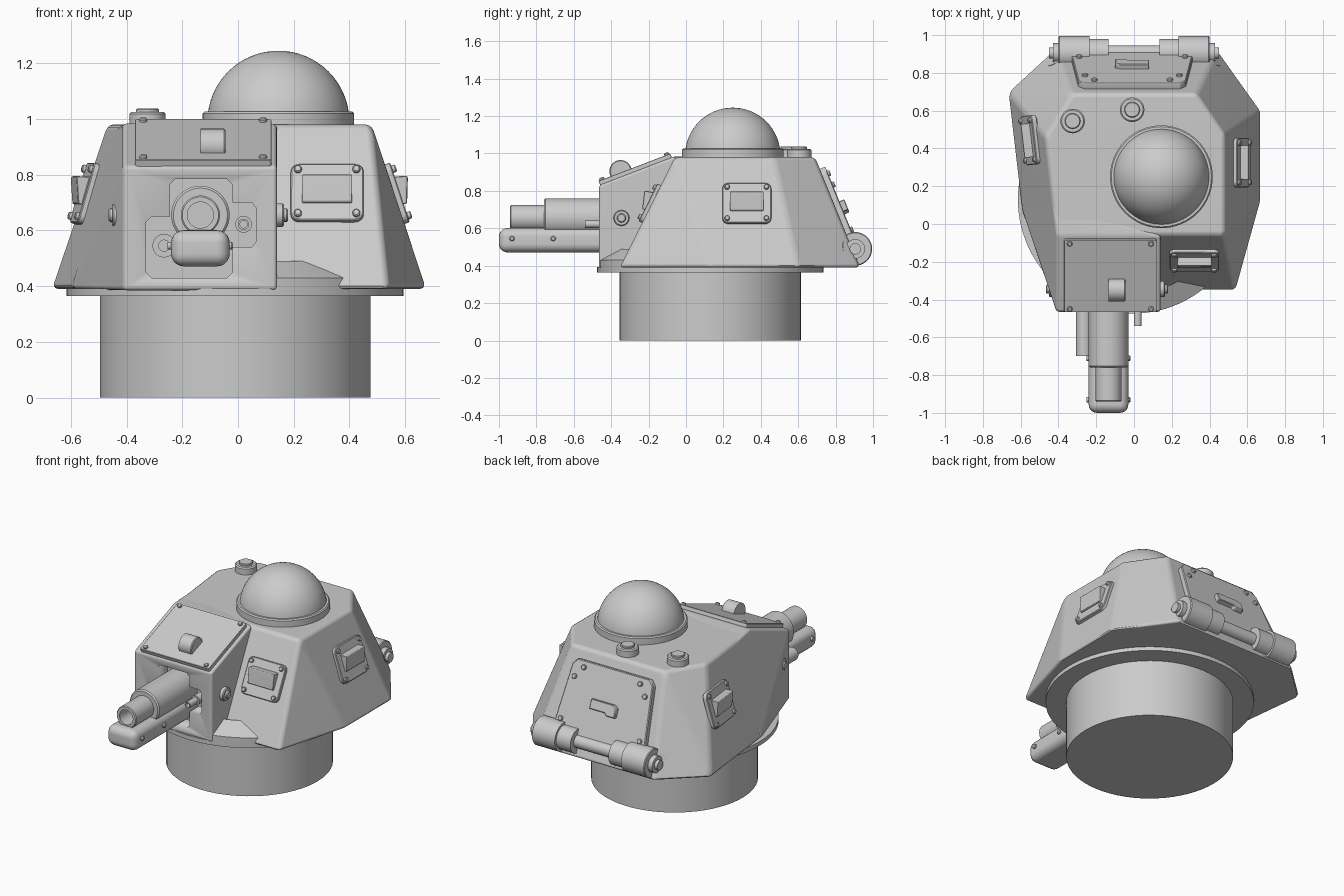
import bpy, bmesh, math
from mathutils import Vector, Matrix
from mathutils.bvhtree import BVHTree

if "Cube" in bpy.data.objects:
    bpy.data.objects.remove(bpy.data.objects["Cube"])

grey = bpy.data.materials.new("armour grey")
grey.diffuse_color = (0.6, 0.6, 0.6, 1)
grey.use_nodes = True
grey.node_tree.nodes["Principled BSDF"].inputs["Base Color"].default_value = grey.diffuse_color


def finish(bm, name, bevel=0, M=None, segs=3):
    if bevel:
        bm.normal_update()
        edges = [e for e in bm.edges if e.calc_face_angle(0) > 0.15]
        bmesh.ops.bevel(bm, geom=edges, offset=bevel, segments=segs, profile=0.5,
                        affect='EDGES', clamp_overlap=True)
    if M:
        bm.transform(M)
    bmesh.ops.recalc_face_normals(bm, faces=bm.faces[:])
    me = bpy.data.meshes.new(name)
    bm.to_mesh(me)
    bm.free()
    me.materials.append(grey)
    ob = bpy.data.objects.new(name, me)
    bpy.context.collection.objects.link(ob)
    bpy.ops.object.select_all(action='DESELECT')
    bpy.context.view_layer.objects.active = ob
    ob.select_set(True)
    bpy.ops.object.shade_smooth_by_angle(angle=math.radians(35))
    if bevel:
        ob.modifiers.new("normals", 'WEIGHTED_NORMAL').keep_sharp = True
    return ob


def frame(origin, normal, up=(0, 0, 1)):
    """Local x = sideways, y = up the surface, z = out of the surface."""
    n = Vector(normal).normalized()
    x = Vector(up).cross(n).normalized()
    y = n.cross(x)
    return Matrix.Translation(Vector(origin)) @ Matrix((x, y, n)).transposed().to_4x4()


def lathe(name, profile, origin, axis=(0, 0, 1), n=48):
    """Turn (radius, height) points about an axis."""
    bm = bmesh.new()
    vs = [bm.verts.new((r, 0, h)) for r, h in profile]
    es = [bm.edges.new(p) for p in zip(vs, vs[1:])]
    bmesh.ops.spin(bm, geom=vs + es, cent=(0, 0, 0), axis=(0, 0, 1),
                   angle=2 * math.pi, steps=n, use_duplicate=False)
    bmesh.ops.remove_doubles(bm, verts=bm.verts[:], dist=1e-5)
    up = (0, 1, 0) if abs(Vector(axis).normalized().z) > 0.9 else (0, 0, 1)
    return finish(bm, name, M=frame(origin, axis, up))


def rod(name, r, length, origin, axis, n=32, c=0.005):
    return lathe(name, [(0, 0), (r, 0), (r, length - c), (r - c, length), (0, length)], origin, axis, n)


def prism(name, pts, z0, z1, M, bevel=0, segs=3):
    bm = bmesh.new()
    f = bm.faces.new([bm.verts.new((x, y, z0)) for x, y in pts])
    top = bmesh.ops.extrude_face_region(bm, geom=[f])["geom"]
    bmesh.ops.translate(bm, verts=[v for v in top if isinstance(v, bmesh.types.BMVert)],
                        vec=(0, 0, z1 - z0))
    return finish(bm, name, bevel, M, segs)


def plate_points(w, h, r):
    """Rectangle with rounded corners."""
    return [(sx * (w / 2 - r) + r * math.cos(a), sy * (h / 2 - r) + r * math.sin(a))
            for q, (sx, sy) in enumerate([(1, 1), (-1, 1), (-1, -1), (1, -1)])
            for a in [(q + k / 4) * math.pi / 2 for k in range(5)]]


def hull(name, pts, bevel):
    bm = bmesh.new()
    for p in pts:
        bm.verts.new(p)
    res = bmesh.ops.convex_hull(bm, input=bm.verts[:])
    junk = [v for v in set(res["geom_interior"]) if isinstance(v, bmesh.types.BMVert)]
    bmesh.ops.delete(bm, geom=junk, context='VERTS')
    bmesh.ops.dissolve_limit(bm, angle_limit=0.03, verts=bm.verts[:], edges=bm.edges[:])
    tree = BVHTree.FromBMesh(bm)
    return finish(bm, name, bevel), tree


# Base drum and turret ring
lathe("base_drum", [(0, 0), (0.485, 0), (0.485, 0.38), (0, 0.38)], (-0.01, 0.13, 0), n=64)
lathe("turret_ring", [(0, 0.365), (0.605, 0.365), (0.605, 0.392), (0, 0.392)], (-0.01, 0.13, 0), n=64)

# Armoured body
low = [(-0.67, 0.70), (-0.60, 0.10), (-0.41, -0.35), (0.54, -0.355), (0.675, 0.13),
       (0.675, 0.60), (0.44, 0.93), (-0.42, 0.93)]
high = [(-0.47, 0.46), (-0.41, -0.06), (0.48, -0.06), (0.48, 0.47), (0.33, 0.69), (-0.33, 0.69)]
body, tree = hull("turret_body", [(x, y, 0.39) for x, y in low] + [(x, y, 0.98) for x, y in high], 0.022)

# Curved fairing beside the gun housing
arc = [(0.605 * math.cos(math.radians(a)), 0.605 * math.sin(math.radians(a))) for a in range(-78, -44, 3)]
bm = bmesh.new()
rows = [[bm.verts.new((x * s - 0.01, y * s + 0.13, z)) for x, y in arc]
        for s, z in [(0.7, 0.39), (1, 0.39), (1, 0.43), (0.82, 0.49)]]
for a, b in zip(rows, rows[1:]):
    for i in range(len(arc) - 1):
        bm.faces.new((a[i], a[i + 1], b[i + 1], b[i]))
finish(bm, "ring_fairing")

# Gun housing with recessed opening
housing, _ = hull("gun_housing", [(-0.41, -0.465, 0.385), (0.14, -0.465, 0.385), (-0.41, -0.465, 0.83),
                                  (0.14, -0.465, 0.83), (-0.41, -0.06, 0.985), (0.14, -0.06, 0.985),
                                  (0.14, 0.1, 0.385), (-0.60, 0.10, 0.39), (-0.43, 0.1, 0.975)], 0.014)
opening = [(-0.33, 0.45), (-0.31, 0.43), (-0.04, 0.43), (-0.02, 0.45), (-0.02, 0.54), (0.05, 0.54),
           (0.065, 0.56), (0.065, 0.68), (0.05, 0.70), (-0.02, 0.70), (-0.02, 0.765), (-0.04, 0.785),
           (-0.225, 0.785), (-0.245, 0.765), (-0.245, 0.65), (-0.31, 0.65), (-0.33, 0.63)]
cutter = prism("opening_cutter", opening, -0.1, 0.2, frame((0, -0.465, 0), (0, -1, 0)))
cutter.hide_render = True
cut = housing.modifiers.new("opening", 'BOOLEAN')
cut.object, cut.operation, cut.solver = cutter, 'DIFFERENCE', 'EXACT'
bpy.context.view_layer.objects.active = housing
bpy.ops.object.modifier_move_to_index(modifier="opening", index=0)
bpy.ops.object.modifier_apply(modifier="opening")
bpy.data.objects.remove(cutter)


def bolts(name, M, spots, r=0.014, z=0.02):
    for x, y in spots:
        rod(name, r, 0.014, M @ Vector((x, y, z)), M.to_3x3() @ Vector((0, 0, 1)), 12, 0.004)


# Roof plate of the gun housing with its lifting lug
M = frame((-0.125, -0.268, 0.906), (0, -0.155, 0.405))
prism("roof_plate", plate_points(0.49, 0.41, 0.01), -0.01, 0.022, M, 0.004, 1)
bolts("roof_plate_bolt", M, [(sx * 0.215, sy * 0.185) for sx in (-1, 1) for sy in (-1, 1)])
rod("lifting_lug", 0.06, 0.09, (-0.135, -0.35, 0.905), (1, 0, 0))

# Side bolts of the gun housing
for x, d in [(-0.42, -1), (0.135, 1)]:
    rod("housing_boss", 0.042, 0.03, (x, -0.345, 0.655), (d, 0, 0))
    rod("housing_boss_pin", 0.024, 0.045, (x, -0.345, 0.655), (d, 0, 0), 16)

# Gun: sleeve, hollow muzzle, lower recoil housing
gun = (-0.135, -0.3, 0.655)
lathe("gun_sleeve", [(0, 0), (0.105, 0), (0.105, 0.452), (0.097, 0.46), (0, 0.46)], gun, (0, -1, 0))
lathe("gun_muzzle", [(0.07, 0.44), (0.07, 0.635), (0.065, 0.64), (0.047, 0.64), (0.047, 0.5), (0, 0.5)],
      gun, (0, -1, 0))
M = frame((-0.135, -0.3, 0.536), (0, -1, 0))
prism("recoil_housing", [(-0.105, -0.065), (0.105, -0.065), (0.105, 0.065), (-0.105, 0.065)], 0, 0.7, M, 0.045, 5)
for y in (-0.93, -0.71):
    rod("recoil_pin", 0.014, 0.235, (-0.2525, y, 0.545), (1, 0, 0), 16)

# Secondary tubes
lathe("coaxial_tube", [(0, 0), (0.042, 0), (0.042, 0.35), (0.02, 0.35), (0.02, 0.3), (0, 0.3)],
      (-0.265, -0.35, 0.545), (0, -1, 0))
lathe("sight_tube", [(0.03, 0), (0.03, 0.12), (0.02, 0.12), (0.02, 0.2), (0.013, 0.2), (0.013, 0.15), (0, 0.15)],
      (0.02, -0.34, 0.622), (0, -1, 0), 24)

# Vision blocks on three sides: plate, corner bolts and hooded block
for side, origin, way in [("front", (0.32, -2, 0.73), (0, 1, 0)), ("right", (2, 0.325, 0.73), (-1, 0, 0)),
                          ("left", (-2, 0.445, 0.73), (1, 0, 0))]:
    loc, nor, _, _ = tree.ray_cast(Vector(origin), Vector(way))
    nor = nor if nor.dot(Vector(way)) < 0 else -nor
    M = frame(loc, nor)
    prism(side + "_visor_plate", plate_points(0.262, 0.225, 0.03), -0.01, 0.02, M, 0.004, 1)
    bolts(side + "_visor_bolt", M, [(sx * 0.105, sy * 0.088) for sx in (-1, 1) for sy in (-1, 1)])
    # wedge profile: x = outwards, y = up the plate, swept sideways
    W = M @ Matrix(((0, 0, 1, 0), (0, 1, 0, 0), (1, 0, 0, 0), (0, 0, 0, 1)))
    prism(side + "_visor_block", [(0, -0.045), (0.032, -0.045), (0.064, 0.043), (0.06, 0.05), (0, 0.065)],
          -0.09, 0.09, W, 0.003, 1)

# Rear hatch with handle
loc, nor, _, _ = tree.ray_cast(Vector((-0.01, 3, 0.70)), Vector((0, -1, 0)))
M = frame(loc, nor if nor.y > 0 else -nor)
prism("rear_hatch", [(-0.32, -0.22), (0.32, -0.22), (0.32, -0.15), (0.285, 0.20), (0.255, 0.235),
                     (-0.255, 0.235), (-0.285, 0.20), (-0.32, -0.15)], -0.01, 0.032, M, 0.005, 1)
bolts("hatch_bolt", M, [(s * x, y) for s in (-1, 1) for x, y in [(0.25, 0.13), (0.20, 0.195), (0.28, -0.13)]], 0.016, 0.03)
prism("hatch_handle", [(-0.09, -0.025), (0.02, -0.025), (0.03, -0.04), (0.09, -0.04), (0.09, 0.02),
                       (0.06, 0.035), (-0.09, 0.035)], 0.02, 0.06, M, 0.004, 1)

# Rear hinge bar
half = [(0.04, 0), (0.04, 0.135), (0.075, 0.135), (0.075, 0.235), (0.09, 0.235), (0.09, 0.395),
        (0.085, 0.40), (0.052, 0.40), (0.052, 0.43), (0.03, 0.43), (0.03, 0.45), (0, 0.45)]
for d in (-1, 1):
    lathe("rear_hinge", half, (0, 0.905, 0.49), (d, 0, 0))
    M = frame((d * 0.40, 0.87, 0.48), (d * 0.55, 0.8, 0.25))
    prism("hinge_bracket", plate_points(0.13, 0.13, 0.06), -0.08, 0.01, M)

# Dome and collar
lathe("dome_collar", [(0, 0.97), (0.272, 0.97), (0.272, 1.02), (0.265, 1.027), (0, 1.027)], (0.145, 0.25, 0), n=64)
dome = [(0.255 * math.cos(a), 0.99 + 0.255 * math.sin(a)) for a in [k * math.pi / 32 for k in range(16)]]
lathe("dome", dome + [(0, 1.245)], (0.145, 0.25, 0), n=64)

# Roof caps
for x, y in [(-0.325, 0.545), (-0.01, 0.605)]:
    lathe("roof_cap", [(0, 0.97), (0.065, 0.97), (0.065, 1.018), (0.058, 1.025), (0.041, 1.025),
                       (0.041, 1.034), (0.037, 1.038), (0, 1.038)], (x, y, 0), n=32)
